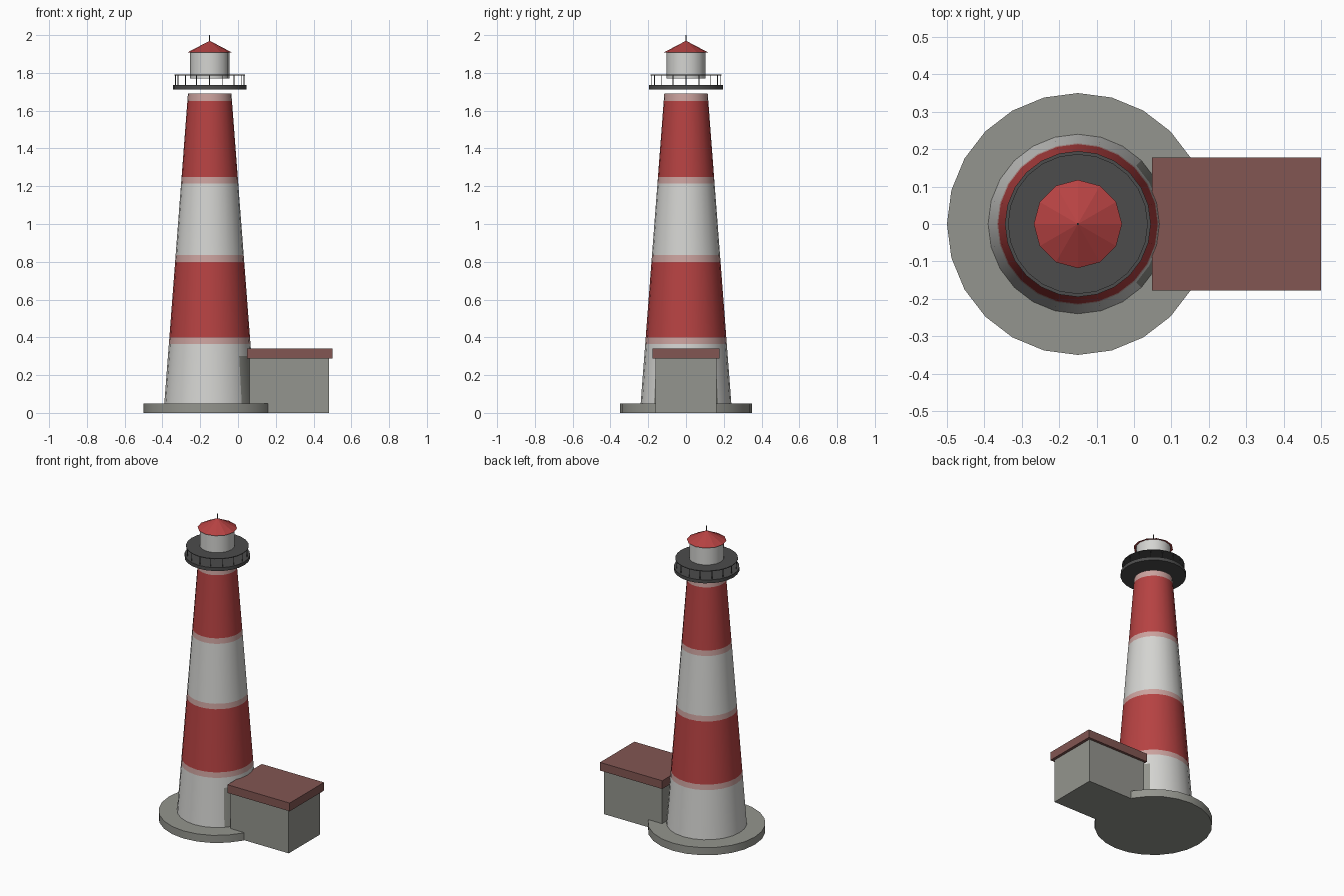
import bpy, bmesh, math

if "Cube" in bpy.data.objects:
    bpy.data.objects.remove(bpy.data.objects["Cube"])

CX = -0.15  # tower axis


def material(name, rgb):
    m = bpy.data.materials.new(name)
    lin = [((c / 255 + 0.055) / 1.055) ** 2.4 for c in rgb]
    m.diffuse_color = (*lin, 1)
    m.use_nodes = True
    m.node_tree.nodes["Principled BSDF"].inputs["Base Color"].default_value = m.diffuse_color
    return m


WHITE = material("white paint", (212, 212, 209))
RED = material("red paint", (182, 66, 66))
PINK = material("faded pink trim", (203, 162, 158))
STONE = material("grey stone", (148, 149, 142))
BROWN = material("brown roof", (130, 86, 82))
DARK = material("dark iron", (76, 76, 76))


def finish(name, bm, mats, smooth=True):
    bmesh.ops.recalc_face_normals(bm, faces=bm.faces[:])
    me = bpy.data.meshes.new(name)
    bm.to_mesh(me)
    bm.free()
    for m in mats:
        me.materials.append(m)
    if smooth:
        for p in me.polygons:
            p.use_smooth = True
        me.set_sharp_from_angle(angle=math.radians(32))
    ob = bpy.data.objects.new(name, me)
    bpy.context.collection.objects.link(ob)
    return ob


def lathe(name, profile, sides, mats, rule=None, smooth=True, x=CX, y=0):
    """Capped solid of revolution from (radius, z) points."""
    bm = bmesh.new()
    rings = []
    for r, z in profile:
        if r == 0:
            rings.append([bm.verts.new((x, y, z))] * sides)
        else:
            rings.append([bm.verts.new((x + r * math.cos(math.tau * i / sides),
                                        y + r * math.sin(math.tau * i / sides), z))
                          for i in range(sides)])
    for a, b in zip(rings, rings[1:]):
        for i in range(sides):
            j = (i + 1) % sides
            bm.faces.new(list(dict.fromkeys((a[i], a[j], b[j], b[i]))))
    for ring, (r, z) in ((rings[0], profile[0]), (rings[-1], profile[-1])):
        if r > 0:
            bm.faces.new(ring)
    if rule:
        for f in bm.faces:
            f.material_index = rule(f.calc_center_median())
    return finish(name, bm, mats, smooth)


def box(name, lo, hi, mat):
    bm = bmesh.new()
    bmesh.ops.create_cube(bm, size=1)
    for v in bm.verts:
        v.co = [l + (c + 0.5) * (h - l) for c, l, h in zip(v.co, lo, hi)]
    return finish(name, bm, [mat], False)


# Round stone foundation
lathe("foundation", [(0.35, 0), (0.35, 0.05)], 24, [STONE])


# Striped tapering tower, grey where it meets the annex
def stripe(c):
    z = c.z
    if z < 0.3 and abs(math.atan2(c.y, c.x - CX)) < math.radians(45):
        return 3
    if 0.40 < z < 0.80 or 1.25 < z < 1.65:
        return 1
    if 0.365 < z < 0.40 or 0.80 < z < 0.835 or 1.215 < z < 1.25 or z > 1.65:
        return 2
    return 0


levels = [0.05, 0.3, 0.365, 0.40, 0.80, 0.835, 1.215, 1.25, 1.65, 1.69]
lathe("tower", [(0.24 - 0.125 * (z - 0.05) / 1.64, z) for z in levels],
      24, [WHITE, RED, PINK, STONE], stripe)

# Gallery deck, thin rail disc and posts
lathe("gallery_deck", [(0.195, 1.713), (0.195, 1.735)], 24, [DARK])
lathe("gallery_rail", [(0.187, 1.787), (0.187, 1.791)], 24, [DARK])
for k in range(16):
    a = math.tau * k / 16
    lathe(f"rail_post_{k + 1}", [(0.0025, 1.735), (0.0025, 1.788)], 6, [DARK],
          x=CX + 0.181 * math.cos(a), y=0.181 * math.sin(a))

# Lantern room, conical roof and spike
lathe("lantern_room", [(0.104, 1.77), (0.104, 1.91)], 16, [WHITE])
lathe("lantern_roof", [(0.118, 1.908), (0, 1.97)], 12, [RED], smooth=False)
lathe("roof_spike", [(0.003, 1.96), (0.003, 2.0)], 6, [DARK])

# Annex building with flat roof slab
box("annex_walls", (0.06, -0.162, 0), (0.482, 0.162, 0.288), STONE)
box("annex_roof", (0.048, -0.178, 0.287), (0.5, 0.178, 0.341), BROWN)
